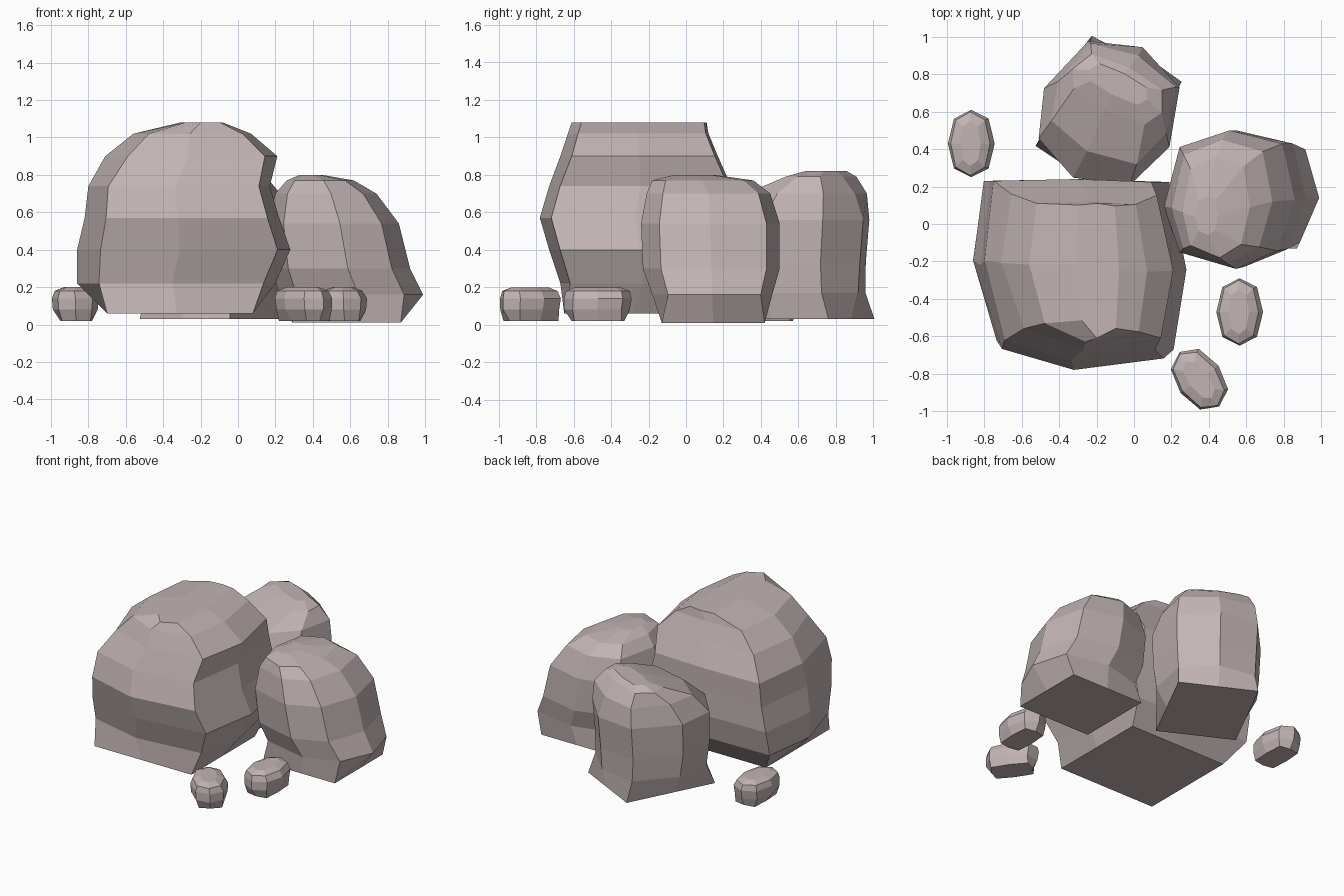
import bpy, bmesh, math

stone = bpy.data.materials.new("pinkish_grey_stone")
stone.diffuse_color = (0.54, 0.455, 0.455, 1)


def loft_rock(name, rings, corners=(1, 1, 1, 1), mids=(0.5, 0.5, 0.5, 0.5),
              loc=(0, 0), turn=0, back=1):
    """Faceted rock lofted from rings (z, x0, x1, y0, y1, corner inset).
    corners: inset factor at front-left, front-right, back-right, back-left.
    mids: where the front, right, back and left sides are fullest.
    back: 0 gives a flat back, 1 a rounded one."""
    bm = bmesh.new()
    loops = []
    for z, x0, x1, y0, y1, k in rings:
        a, b, c, d = (k * f for f in corners)
        f, r, bk, l = mids
        outline = [(a, a), (f, 0), (1 - b, b), (1, r),
                   (1 - c, 1 - c * back), (bk, 1), (d, 1 - d * back), (0, l)]
        loops.append([bm.verts.new((x0 + u * (x1 - x0), y0 + v * (y1 - y0), z))
                      for u, v in outline])
    for lo, hi in zip(loops, loops[1:]):
        for i in range(8):
            j = (i + 1) % 8
            bm.faces.new((lo[i], lo[j], hi[j], hi[i]))
    bm.faces.new(loops[0][::-1])
    bm.faces.new(loops[-1])
    mesh = bpy.data.meshes.new(name)
    bm.to_mesh(mesh)
    bm.free()
    mesh.materials.append(stone)
    ob = bpy.data.objects.new(name, mesh)
    ob.location = (loc[0], loc[1], 0)
    ob.rotation_euler.z = math.radians(turn)
    bpy.context.collection.objects.link(ob)


# Large boulder, front left
loft_rock("large_boulder", [
    (0.06, -0.70, 0.08, -0.65, 0.08, 0),
    (0.22, -0.86, 0.20, -0.67, 0.20, 0.10),
    (0.40, -0.86, 0.28, -0.73, 0.24, 0.10),
    (0.57, -0.82, 0.22, -0.78, 0.24, 0.10),
    (0.74, -0.80, 0.17, -0.73, 0.24, 0.10),
    (0.90, -0.71, 0.21, -0.67, 0.17, 0.12),
    (1.02, -0.56, 0.07, -0.63, 0.12, 0.12),
    (1.08, -0.31, -0.08, -0.61, 0.11, 0.12)],
    (1.1, 0.6, 0.8, 0.5), (0.48, 0.5, 0.5, 0.55), back=0.2)

# Boulder on the right, with a low bulge on its outer side
loft_rock("right_boulder", [
    (0.01, 0.29, 0.87, -0.13, 0.42, 0),
    (0.16, 0.22, 0.99, -0.18, 0.46, 0.12),
    (0.30, 0.18, 0.92, -0.23, 0.50, 0.12),
    (0.54, 0.16, 0.86, -0.24, 0.50, 0.12),
    (0.70, 0.20, 0.74, -0.21, 0.45, 0.12),
    (0.77, 0.26, 0.62, -0.18, 0.36, 0.12),
    (0.80, 0.33, 0.45, -0.06, 0.15, 0.12)],
    (1, 1.1, 0.8, 1), (0.55, 0.5, 0.5, 0.45))

# Boulder at the back, turned and highest toward its rear
loft_rock("back_boulder", [
    (0.03, -0.27, 0.27, -0.32, 0.34, 0),
    (0.17, -0.34, 0.34, -0.35, 0.38, 0.12),
    (0.33, -0.36, 0.36, -0.38, 0.39, 0.13),
    (0.56, -0.37, 0.37, -0.38, 0.41, 0.13),
    (0.70, -0.32, 0.32, -0.22, 0.36, 0.10),
    (0.79, -0.28, 0.25, 0.02, 0.28, 0.10),
    (0.82, -0.20, 0.15, 0.11, 0.24, 0.10)],
    mids=(0.48, 0.48, 0.5, 0.45), loc=(-0.14, 0.58), turn=-27)

# Three matching pebbles
pebble = [(0.02, -0.08, 0.09, -0.14, 0.14, 0.05),
          (0.08, -0.12, 0.12, -0.18, 0.17, 0.13),
          (0.14, -0.125, 0.125, -0.18, 0.18, 0.13),
          (0.18, -0.11, 0.10, -0.17, 0.17, 0.13),
          (0.20, -0.06, 0.05, -0.12, 0.12, 0.13)]
for name, loc, turn in (("left_pebble", (-0.87, 0.43), 0),
                        ("right_pebble", (0.565, -0.47), 0),
                        ("front_pebble", (0.35, -0.83), 36)):
    loft_rock(name, pebble, loc=loc, turn=turn)
